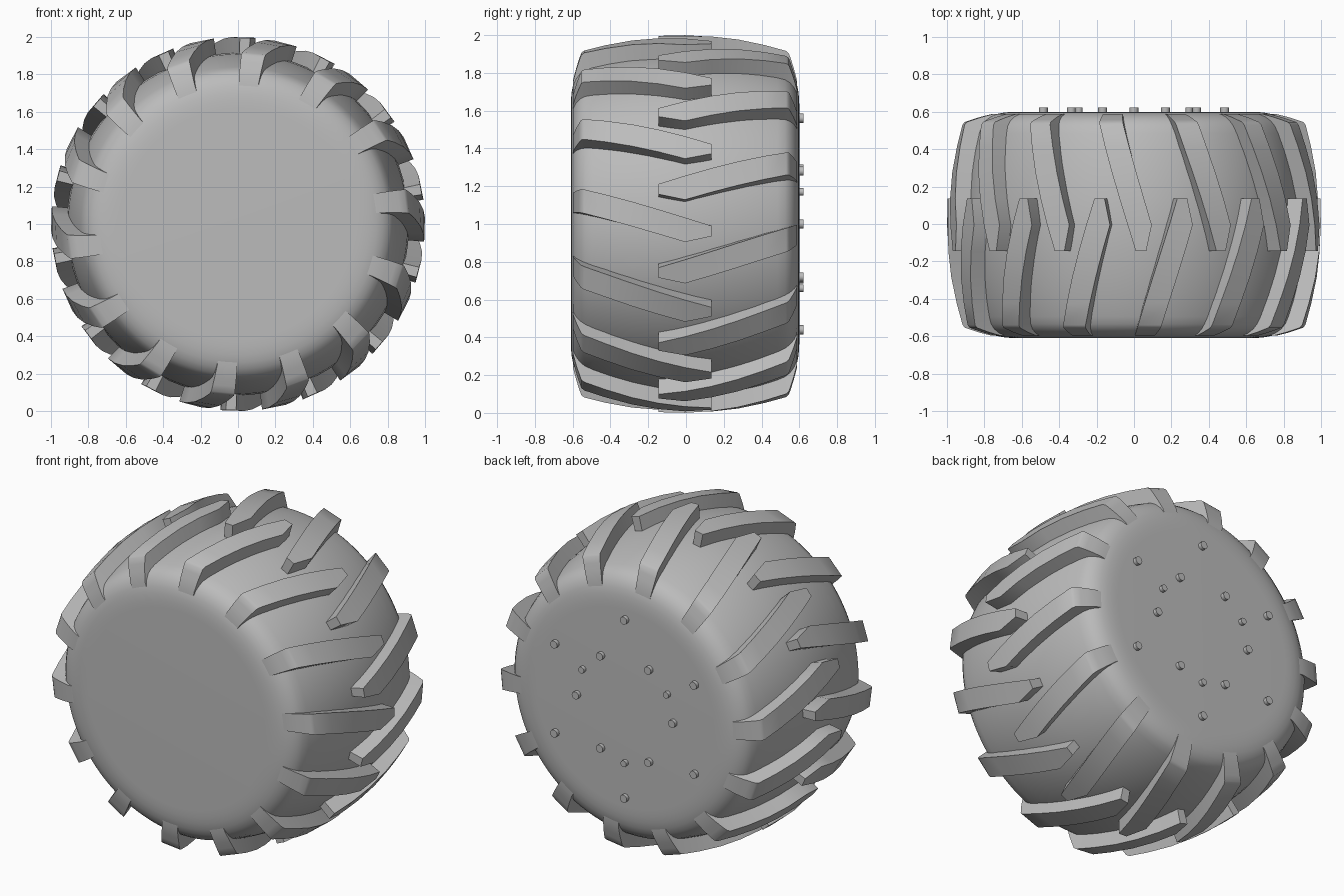
import bpy, bmesh, math
from mathutils import Matrix

cube = bpy.data.objects.get("Cube")
if cube:
    bpy.data.objects.remove(cube, do_unlink=True)

CENTRE = (0, -0.005, 1)
LUGS = 14
STEP = 2 * math.pi / LUGS

rubber = bpy.data.materials.new("grey_rubber")
rubber.use_nodes = True
rubber.diffuse_color = (0.5, 0.5, 0.5, 1)
rubber.node_tree.nodes["Principled BSDF"].inputs["Base Color"].default_value = (0.5, 0.5, 0.5, 1)


def finish_mesh(bm, name):
    bmesh.ops.recalc_face_normals(bm, faces=bm.faces)
    mesh = bpy.data.meshes.new(name)
    bm.to_mesh(mesh)
    bm.free()
    mesh.materials.append(rubber)
    return mesh


def place(name, mesh, location=CENTRE, turn=0):
    obj = bpy.data.objects.new(name, mesh)
    obj.location = location
    obj.rotation_euler = (0, turn, 0)
    bpy.context.collection.objects.link(obj)
    return obj


def smooth(obj, degrees):
    bpy.ops.object.select_all(action='DESELECT')
    obj.select_set(True)
    bpy.context.view_layer.objects.active = obj
    bpy.ops.object.shade_smooth_by_angle(angle=math.radians(degrees))


# Tyre body: half profile (radius, distance from the middle), mirrored and spun
half = [(0, .605), (.62, .605), (.66, .604), (.70, .600), (.74, .592), (.775, .578),
        (.805, .556), (.825, .53), (.84, .49), (.865, .40), (.89, .28), (.908, .14)]
profile = half + [(.915, 0)] + [(r, -y) for r, y in reversed(half)]
bm = bmesh.new()
verts = [bm.verts.new((0, y, r)) for r, y in profile]
edges = [bm.edges.new(pair) for pair in zip(verts, verts[1:])]
bmesh.ops.spin(bm, geom=verts + edges, cent=(0, 0, 0), axis=(0, 1, 0),
               angle=2 * math.pi, steps=112)
bmesh.ops.remove_doubles(bm, verts=bm.verts, dist=0.0001)
smooth(place("tyre_body", finish_mesh(bm, "tyre_body")), 40)

# Tread lug: stations of (y, outer radius, inner radius), from inner tip to shoulder
stations = [(.14, .996, .86), (0, 1.0, .86), (-.14, .994, .86), (-.28, .977, .84),
            (-.42, .948, .80), (-.535, .918, .76), (-.55, .905, .74),
            (-.562, .87, .72), (-.575, .83, .70), (-.592, .765, .68)]


def lug_mesh(name, side):
    bm = bmesh.new()
    rings = []
    for y, outer, inner in stations:
        reach = -y / .56
        leading = -9.4 * reach if y <= 0 else -1.7
        trailing = -7.4 - 10 * reach
        ring = []
        for deg, r in ((leading, inner), (leading, outer), (trailing, outer), (trailing, inner)):
            a = math.radians(deg)
            ring.append(bm.verts.new((r * math.sin(a), side * y, r * math.cos(a))))
        rings.append(ring)
    for a, b in zip(rings, rings[1:]):
        for i in range(4):
            j = (i + 1) % 4
            bm.faces.new((a[i], a[j], b[j], b[i]))
    bm.faces.new(rings[0])
    bm.faces.new(rings[-1])
    return finish_mesh(bm, name)


# Two staggered rows of lugs
for name, side, start in (("front_lug", 1, -7.4), ("back_lug", -1, 5.45)):
    mesh = lug_mesh(name, side)
    for i in range(LUGS):
        lug = place(f"{name}_{i + 1}", mesh, turn=math.radians(start) + i * STEP)
        if i == 0:
            smooth(lug, 35)


# Wheel studs on the back face, in three rings
def stud_ring(name, count, ring_radius, start, radius):
    bm = bmesh.new()
    bmesh.ops.create_cone(bm, cap_ends=True, segments=12, radius1=radius, radius2=radius,
                          depth=.05, matrix=Matrix.Rotation(math.pi / 2, 4, 'X'))
    mesh = finish_mesh(bm, name)
    for i in range(count):
        a = math.radians(start) + i * 2 * math.pi / count
        stud = place(f"{name}_{i + 1}", mesh,
                     (ring_radius * math.sin(a), .598, 1 + ring_radius * math.cos(a)))
        if i == 0:
            smooth(stud, 40)


stud_ring("outer_stud", 6, .56, 0, .024)
stud_ring("inner_stud", 6, .335, 30, .024)
stud_ring("small_stud", 3, .34, 60, .02)
